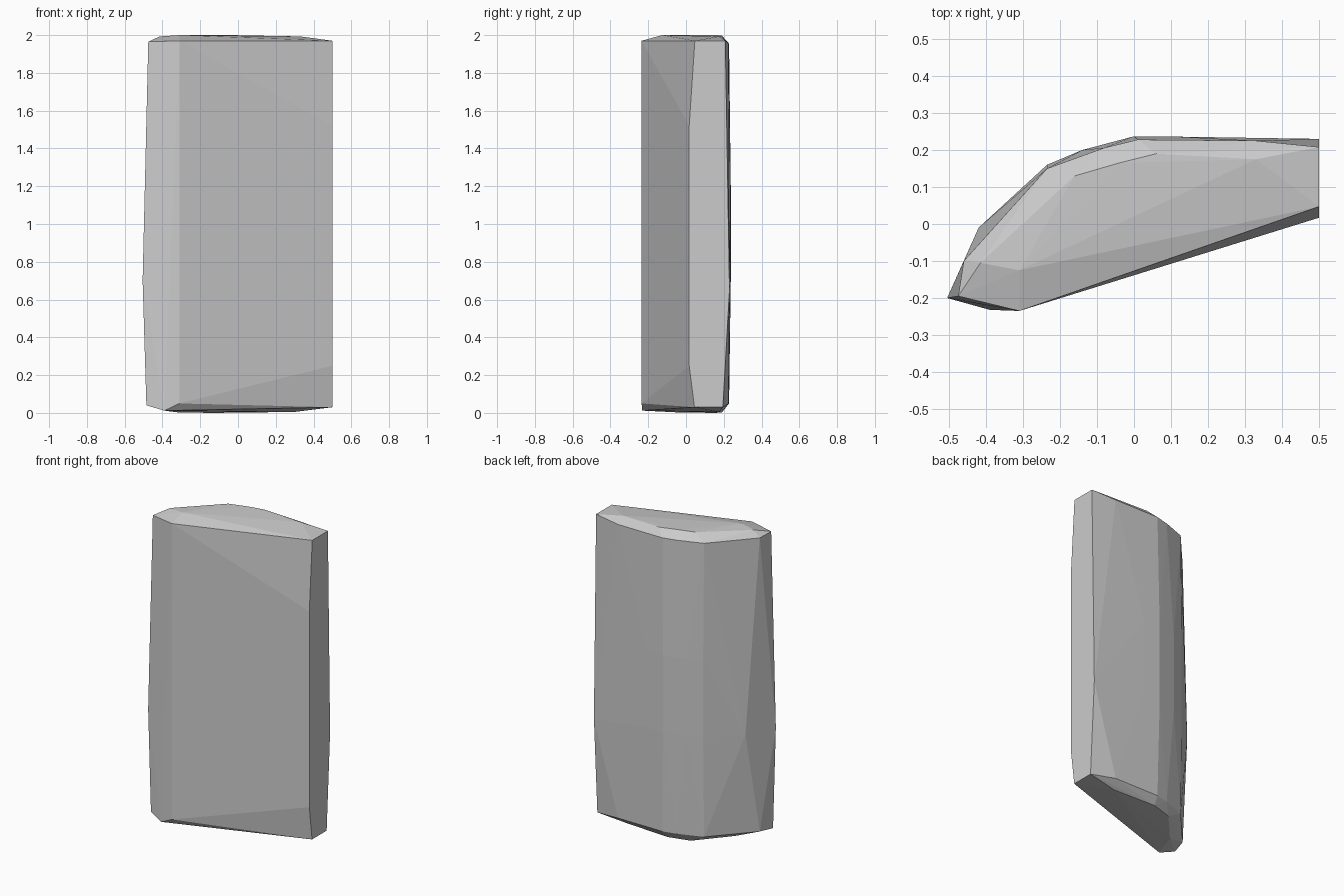
import bpy, bmesh

# Horizontal sections (x, y) around the faceted slab
back_mid = [(-0.42, -0.01), (-0.235, 0.16), (-0.14, 0.20), (0.0, 0.237), (0.12, 0.236)]
back_rim = [(-0.46, -0.10), (-0.235, 0.15), (-0.08, 0.206), (0.01, 0.228), (0.33, 0.225)]

pts = []


def ring(section, z):
    pts.extend((x, y, z) for x, y in section)


# Bulging curved back, with slightly smaller rims at both ends
ring(back_mid, 0.7)
ring(back_mid[1:], 1.2)
ring(back_rim, 1.955)
ring(back_rim, 0.05)

# Left edge and front-left corner
pts += [(-0.505, -0.2, 0.7), (-0.475, -0.195, 1.965), (-0.485, -0.2, 0.04),
        (-0.31, -0.235, 1.97), (-0.31, -0.235, 0.05), (-0.39, -0.232, 0.012)]

# Flat right end with chamfered corners
pts += [(0.5, 0.017, 0.25), (0.5, 0.017, 1.52), (0.5, 0.23, 0.65),
        (0.5, 0.047, 1.97), (0.5, 0.208, 1.97),
        (0.5, 0.045, 0.03), (0.5, 0.195, 0.03)]

# Shallow top facets
pts += [(-0.415, -0.105, 1.993), (-0.31, -0.125, 2.0), (-0.16, 0.13, 2.0),
        (-0.04, 0.165, 2.0), (0.06, 0.19, 1.997), (0.33, 0.175, 1.993)]

# Underside facets
pts += [(0.3, 0.175, 0.005), (0.0, 0.19, 0.002), (-0.14, 0.15, 0.0),
        (-0.32, -0.05, 0.003)]

# Wrap the points in flat faces
bm = bmesh.new()
for p in pts:
    bm.verts.new(p)
hull = bmesh.ops.convex_hull(bm, input=bm.verts[:])
loose = {g for g in hull["geom_interior"] + hull["geom_unused"]
         if isinstance(g, bmesh.types.BMVert)}
bmesh.ops.delete(bm, geom=list(loose), context='VERTS')
bmesh.ops.recalc_face_normals(bm, faces=bm.faces[:])

mesh = bpy.data.meshes.new("stone_slab")
bm.to_mesh(mesh)
bm.free()
bpy.context.collection.objects.link(bpy.data.objects.new("stone_slab", mesh))
